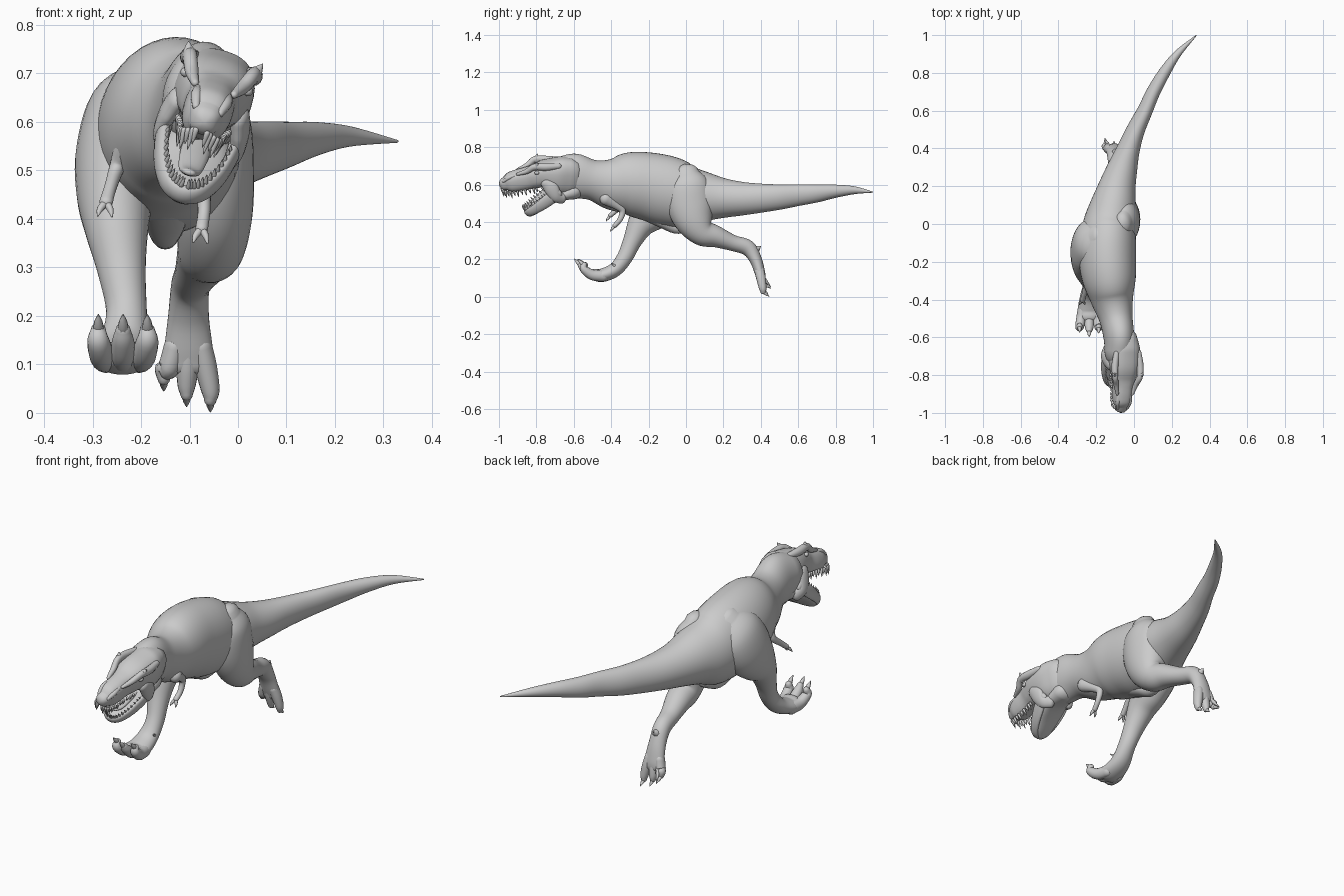
import bpy, bmesh, math
from mathutils import Vector, Matrix

I = Matrix.Identity(4)


def spline(pts, n):
    """Catmull-Rom samples through stations of any dimension."""
    p = [pts[0]] + list(pts) + [pts[-1]]
    out = []
    for i in range(1, len(p) - 2):
        for k in range(n):
            t = k / n
            out.append([0.5 * (2 * b + (c - a) * t + (2 * a - 5 * b + 4 * c - d) * t * t
                               + (3 * b - a - 3 * c + d) * t ** 3)
                        for a, b, c, d in zip(p[i - 1], p[i], p[i + 1], p[i + 2])])
    return out + [list(pts[-1])]


def tube(name, pts, hint=(1, 0, 0), segs=24, n=5, power=2.0, mat=I):
    """Smooth organic tube: stations are (x, y, z, side radius, other radius)."""
    s = spline(pts, n)
    pos = [Vector(q[:3]) for q in s]
    rings = []
    for i, q in enumerate(s):
        t = (pos[min(i + 1, len(s) - 1)] - pos[max(i - 1, 0)]).normalized()
        rings.append((pos[i], t, max(q[3], .001), max(q[4], .001)))

    def cap(ring, sign):
        c, t, a, b = ring
        return [(c + t * sign * min(a, b) * math.sin(f), t, a * math.cos(f), b * math.cos(f))
                for f in (0.5, 0.95, 1.4)]
    rings = cap(rings[0], -1)[::-1] + rings + cap(rings[-1], 1)
    bm = bmesh.new()
    loops = []
    for c, t, a, b in rings:
        side = Vector(hint)
        side = (side - t * side.dot(t)).normalized()
        up = t.cross(side)
        loop = []
        for k in range(segs):
            u = 2 * math.pi * k / segs
            cu, su = math.cos(u), math.sin(u)
            cx = math.copysign(abs(cu) ** (2 / power), cu)
            cy = math.copysign(abs(su) ** (2 / power), su)
            loop.append(bm.verts.new(mat @ (c + side * a * cx + up * b * cy)))
        loops.append(loop)
    for l0, l1 in zip(loops, loops[1:]):
        for k in range(segs):
            j = (k + 1) % segs
            bm.faces.new((l0[k], l0[j], l1[j], l1[k]))
    bm.faces.new(loops[0][::-1])
    bm.faces.new(loops[-1])
    bmesh.ops.recalc_face_normals(bm, faces=bm.faces)
    me = bpy.data.meshes.new(name)
    bm.to_mesh(me)
    bm.free()
    for f in me.polygons:
        f.use_smooth = True
    ob = bpy.data.objects.new(name, me)
    bpy.context.collection.objects.link(ob)
    return ob


def spike(name, base, tip, r, mat=I):
    """Tapered claw or tooth."""
    b, t = Vector(base), Vector(tip)
    m = b.lerp(t, .5)
    tube(name, [(*b, r, r), (*m, r * .75, r * .75), (*t, .001, .001)],
         hint=(.9, .3, .2), segs=8, n=2, mat=mat)


# Neck, torso and tail in one sweep, rolled slightly
tube("body", [
    (-.08, -.68, .65, .075, .10), (-.08, -.60, .645, .08, .122),
    (-.095, -.50, .625, .088, .108), (-.115, -.40, .605, .112, .14),
    (-.13, -.30, .605, .14, .17), (-.14, -.20, .59, .15, .183),
    (-.14, -.10, .565, .15, .188), (-.13, 0, .54, .138, .172),
    (-.11, .10, .535, .12, .135), (-.088, .20, .528, .098, .107),
    (-.06, .30, .525, .079, .09), (-.028, .40, .528, .06, .078),
    (.01, .50, .534, .048, .068), (.058, .60, .544, .04, .058),
    (.103, .70, .553, .036, .048), (.16, .80, .565, .031, .035),
    (.23, .90, .570, .02, .021), (.328, .997, .56, .003, .003)],
    hint=(1, 0, -.15), segs=40, n=6)
# Keel below the hips
tube("pelvis_keel", [(-.15, -.22, .44, .05, .03), (-.15, -.12, .40, .045, .035),
                     (-.15, -.04, .372, .03, .035), (-.14, .05, .40, .04, .03)])

# Forward raised leg
tube("left_leg", [
    (-.19, -.06, .68, .05, .07), (-.22, -.09, .62, .088, .125),
    (-.245, -.13, .53, .09, .135), (-.253, -.19, .45, .08, .108),
    (-.25, -.245, .38, .066, .072), (-.24, -.288, .295, .05, .05),
    (-.23, -.328, .21, .042, .042), (-.235, -.38, .145, .05, .038),
    (-.238, -.45, .115, .06, .036), (-.238, -.49, .12, .055, .03)], segs=32)
for x0, x1, yt in ((-.272, -.288, -.575), (-.238, -.237, -.598), (-.204, -.187, -.58)):
    tube("left_toe", [(x0, -.44, .112, .024, .03), (x0 * .5 + x1 * .5, -.50, .117, .026, .028),
                      (x1, -.545, .148, .023, .022), (x1, yt + .035, .17, .016, .016)], segs=16)
    spike("left_claw", (x1, yt + .03, .172), (x1, yt, .203), .012)
spike("left_dew_claw", (-.21, -.36, .15), (-.185, -.40, .18), .012)

# Trailing push-off leg
tube("right_leg", [
    (-.06, 0, .66, .05, .07), (-.055, .01, .60, .08, .115),
    (-.052, .02, .50, .085, .125), (-.05, .045, .41, .08, .105),
    (-.055, .09, .345, .07, .075), (-.067, .16, .322, .06, .058),
    (-.085, .25, .288, .046, .043), (-.098, .33, .262, .04, .042),
    (-.102, .372, .20, .042, .033), (-.102, .395, .13, .05, .028),
    (-.102, .402, .10, .048, .024)], segs=32)
for x0, x1, yt, zt in ((-.13, -.153, .435, .045), (-.102, -.106, .42, .013),
                       (-.076, -.057, .425, .002)):
    tube("right_toe", [(x0, .392, .14, .022, .026), (x0 * .5 + x1 * .5, .402, .095, .023, .025),
                       (x1, .41, zt + .045, .019, .02), (x1, .413, zt + .025, .013, .015)], segs=16)
    spike("right_claw", (x1, .413, zt + .024), (x1, yt + .02, zt), .01)
spike("right_dew_claw", (-.13, .40, .12), (-.155, .455, .05), .012)
spike("heel_spur", (-.10, .37, .25), (-.10, .40, .27), .02)

# Small arms with two fingers each
arms = {
    "right": [(-.045, -.43, .525, .03, .035), (-.06, -.37, .49, .02, .024),
              (-.07, -.34, .46, .016, .018), (-.07, -.352, .415, .013, .014),
              (-.075, -.382, .38, .013, .012)],
    "left": [(-.20, -.37, .615, .03, .04), (-.232, -.335, .55, .022, .027),
             (-.25, -.325, .505, .016, .018), (-.263, -.37, .465, .013, .014),
             (-.272, -.405, .435, .014, .012)]}
for sd, pts in arms.items():
    tube(sd + "_arm", pts, segs=16)
    hx, hy, hz = pts[-1][:3]
    for dx, dz in ((-.017, -.028), (.012, -.03)):
        tube(sd + "_finger", [(hx, hy, hz, .008, .008), (hx + dx * .7, hy - .012, hz + dz * .5, .007, .007),
                              (hx + dx, hy - .022, hz + dz, .002, .002)], segs=10)

# Head parts are built upright, then rolled and shifted together
H = (Matrix.Translation((-.06, 0, .63)) @ Matrix.Rotation(math.radians(17), 4, 'Y')
     @ Matrix.Translation((0, 0, -.63)))
tube("skull", [
    (0, -.966, .605, .034, .034), (0, -.94, .612, .046, .052),
    (0, -.90, .622, .051, .058), (0, -.85, .634, .053, .060),
    (0, -.81, .645, .064, .062), (0, -.75, .660, .078, .075),
    (0, -.68, .652, .083, .100), (0, -.62, .645, .07, .10)],
    segs=36, power=2.5, mat=H)

# Lower jaw: U-shaped rim with a floor, gaping downward
N = (0, -.65, .76)
half = [(.076, -.685, .58, .03, .016), (.073, -.735, .535, .033, .014),
        (.060, -.79, .49, .028, .013), (.035, -.835, .455, .023, .013)]
U = half + [(0, -.848, .443, .022, .014)] + [(-p[0], *p[1:]) for p in half[::-1]]
tube("jaw_rim", U, hint=N, segs=16, mat=H)
tube("jaw_floor", [(0, -.60, .57, .07, .05), (0, -.68, .545, .074, .032), (0, -.74, .503, .068, .018),
                   (0, -.80, .455, .048, .013), (0, -.83, .434, .025, .011)], mat=H)
tube("tongue", [(0, -.69, .56, .03, .015), (0, -.75, .525, .03, .012),
                (0, -.80, .495, .024, .01), (0, -.835, .49, .014, .007)], segs=16, mat=H)

for s in (-1, 1):
    # Brow crest, eye, cheek and nostril bump
    tube("brow_crest", [(s * .042, -.90, .67, .008, .008), (s * .055, -.85, .69, .014, .014),
                        (s * .068, -.81, .718, .015, .018), (s * .07, -.75, .718, .018, .02),
                        (s * .06, -.68, .72, .015, .015)], segs=14, mat=H)
    spike("brow_horn", (s * .068, -.80, .715), (s * .08, -.795, .748), .016, H)
    tube("eye", [(s * .067, -.80, .685, .010, .010), (s * .068, -.795, .685, .010, .010)],
         segs=12, n=2, mat=H)
    tube("cheek", [(s * .066, -.75, .63, .02, .03), (s * .076, -.72, .60, .02, .04),
                   (s * .08, -.695, .555, .016, .03), (s * .06, -.66, .54, .02, .03)],
         segs=16, mat=H)
    tube("nostril_ridge", [(s * .026, -.975, .625, .008, .008), (s * .032, -.945, .648, .012, .012),
                           (s * .032, -.91, .662, .008, .008)], segs=12, mat=H)
    # Teeth along both jaw edges
    top = spline([(.012, -.985, .578), (.035, -.965, .57), (.045, -.92, .572),
                  (.047, -.86, .582), (.055, -.80, .592)], 3)
    for i, (x, y, z) in enumerate(top):
        ln = .042 if i % 2 else .03
        spike("upper_tooth", (s * x, y, z), (s * x * .93, y + .008, z - ln * (1 - i * .03)), .0065, H)
    low = spline([(p[0], p[1], p[2]) for p in half[1:]] + [(.008, -.848, .443)], 4)
    for x, y, z in low:
        b = Vector((s * x * .95, y, z)) + Vector(N) * .022
        spike("lower_tooth", b, b + Vector(N) * .022 + Vector((-s * .003, 0, 0)), .005, H)
